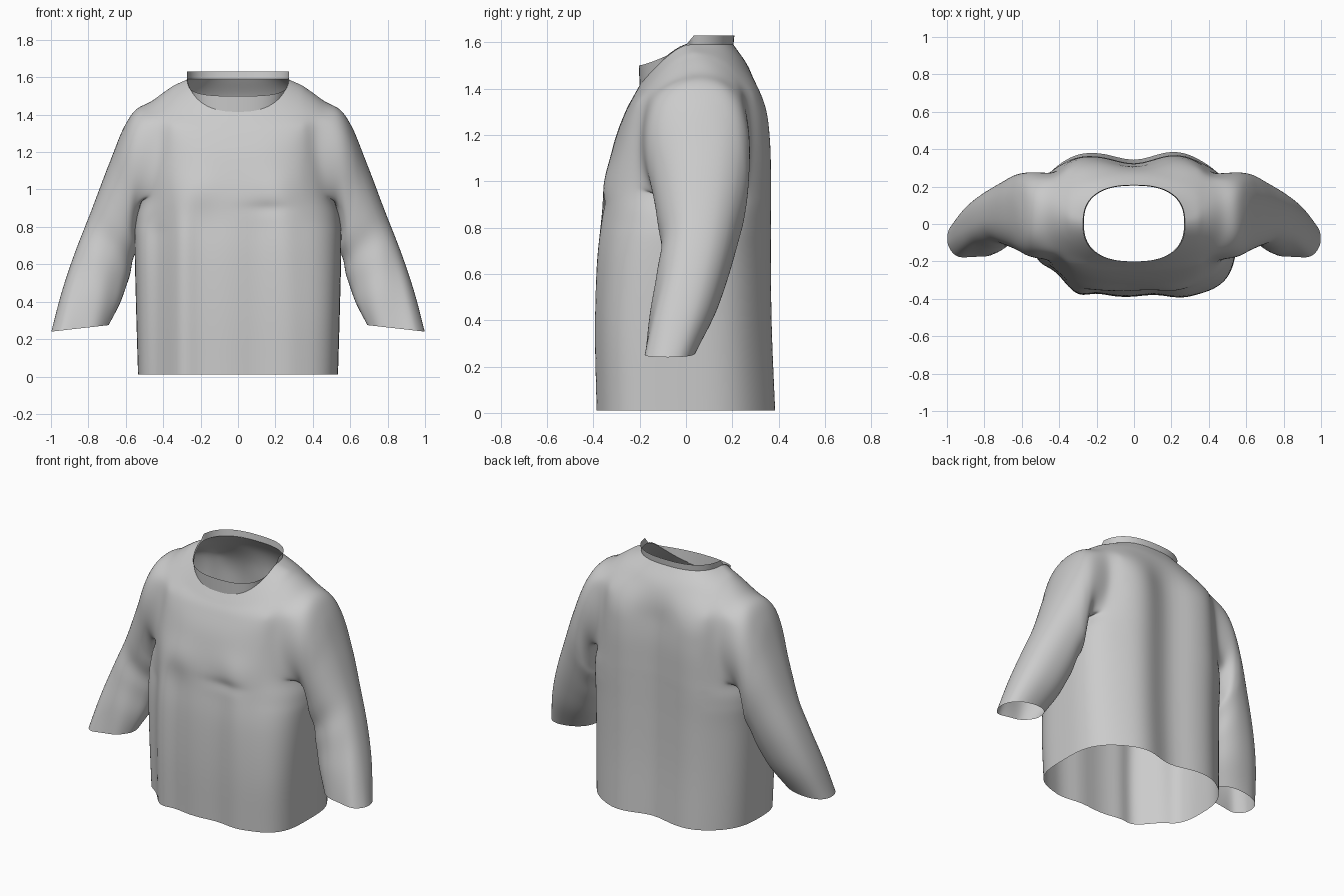
import bpy, bmesh, math
from math import sin, cos, pi, exp
from mathutils import Vector

if "Cube" in bpy.data.objects:
    bpy.data.objects.remove(bpy.data.objects["Cube"])

N = 72      # columns around the body
SUB = 5     # rings between key rings
HALF = 7    # armhole half width in columns
LOW, HIGH = 4, 6   # armhole spans these key rings


def spow(v, p):
    return math.copysign(abs(v) ** p, v)


def spline(keys, sub):
    """Catmull-Rom through a list of vectors."""
    out = []
    n = len(keys)
    for i in range(n - 1):
        a, b = keys[i], keys[i + 1]
        p = keys[i - 1] if i else a * 2 - b
        q = keys[i + 2] if i + 2 < n else b * 2 - a
        for k in range(sub):
            t = k / sub
            out.append(0.5 * (b * t - p * t + a * 2 + (p * 2 - a * 5 + b * 4 - q) * t * t
                              + (a * 3 - p - b * 3 + q) * t ** 3))
    out.append(keys[-1].copy())
    return out


def bump(v, c, r):
    return exp(-((v - c) / r) ** 2)


def ramp(v, a, b):
    t = min(1, max(0, (v - a) / (b - a)))
    return t * t * (3 - 2 * t)


def finish(name, bm):
    bmesh.ops.recalc_face_normals(bm, faces=bm.faces)
    me = bpy.data.meshes.new(name)
    bm.to_mesh(me)
    bm.free()
    ob = bpy.data.objects.new(name, me)
    bpy.context.collection.objects.link(ob)
    me.shade_smooth()
    return ob


# Body key rings: half width, front y, back y, widest y, front z, side z, back z, squareness
BODY = [
    (.535, -.385, .38, .00, .01, .01, .01, 2.8),
    (.545, -.392, .365, .00, .35, .35, .35, 2.8),
    (.552, -.385, .36, .00, .65, .65, .65, 2.8),
    (.55, -.365, .36, .03, .85, .84, .85, 2.8),
    (.515, -.348, .36, .045, .98, .95, .97, 2.9),
    (.475, -.31, .355, .06, 1.17, 1.21, 1.17, 3.1),
    (.47, -.262, .33, .055, 1.30, 1.48, 1.35, 3.1),
    (.37, -.228, .272, .03, 1.365, 1.545, 1.49, 2.6),
    (.268, -.20, .205, .005, 1.415, 1.59, 1.59, 2.5),
]


def body_point(key, a):
    w, yf, yb, ym, zf, zs, zb, e = key
    if sin(a) < 0 < cos(a):   # the front right corner hangs square
        e += 1.1 * (1 - ramp(zf, .3, 1.0)) * ramp(cos(a), 0, .3)
    c, s = spow(cos(a), 2 / e), spow(sin(a), 2 / e)
    y = ym + s * (yb - ym if s > 0 else ym - yf)
    z = zs + ((zb if s > 0 else zf) - zs) * abs(s) ** 1.4
    return Vector((w * c, y, z))


def drape(p):
    """Hanging folds, chest swell and hollow spine."""
    x, y, z = p
    low = 1 - ramp(z, .75, 1.1)
    if y > .15:
        k = ramp(y, .15, .3) * (1 - ramp(z, 1.25, 1.5))
        y += k * (-.045 * bump(x, 0, .11) + .02 * bump(x, .25, .12) + .02 * bump(x, -.3, .12))
    elif y < -.1:
        k = ramp(-y, .1, .3)
        f = .018 * bump(x, -.3, .06) - .015 * bump(x, -.19, .06) - .02 * bump(x, .12, .05) + .01 * bump(x, .25, .07)
        y -= k * low * f
        y += low * .055 * bump(x, -.43, .08)   # deep fold beside the left flank
        for sx in (-.2, .2):
            y -= k * .018 * bump(x, sx, .13) * bump(z, 1.0, .1)
        y += k * .012 * bump(x, .16, .1) * bump(z, .9, .03)
    return Vector((x, y, z))


def body_column(a):
    """One upright line, with a break at the shoulder tip on the sides."""
    keys = [body_point(k, a) for k in BODY]
    whole = spline(keys, SUB)
    split = spline(keys[:HIGH + 1], SUB)[:-1] + spline(keys[HIGH:], SUB)
    t = ramp(abs(cos(a)), .45, .8)
    return [p.lerp(q, t) for p, q in zip(whole, split)]


bm = bmesh.new()
grid = [[bm.verts.new(drape(p)) for p in body_column(2 * pi * i / N)] for i in range(N)]


def in_hole(i, j):
    side = any((i - c + HALF) % N < 2 * HALF for c in (0, N // 2))
    return side and LOW * SUB <= j < HIGH * SUB


for i in range(N):
    n = (i + 1) % N
    for j in range(len(grid[0]) - 1):
        if not in_hole(i, j):
            bm.faces.new((grid[i][j], grid[n][j], grid[n][j + 1], grid[i][j + 1]))

# Sleeve key rings: outer x, z, inner x, z, front y, back y
SLEEVE = [
    (.575, 1.41, .53, .86, -.18, .28),
    (.69, 1.14, .54, .74, -.14, .268),
    (.785, .89, .55, .645, -.118, .23),
    (.875, .66, .585, .52, -.13, .182),
    (.945, .45, .625, .40, -.165, .125),
    (1.0, .24, .69, .275, -.195, .04),
]


def sleeve_point(key, a, sign):
    ox, oz, ix, iz, yf, yb = key
    c, s = spow(cos(a), .9), spow(sin(a), .9)
    y = (yf + yb) / 2 + (yb - yf) / 2 * s
    y += .022 * max(0, .9 - oz) * (1 - c) * max(0, -s)   # front of the cuff leans outward
    return Vector((sign * ((ox + ix) / 2 + (ox - ix) / 2 * c), y,
                   (oz + iz) / 2 + (oz - iz) / 2 * c))


# Sleeves grow straight out of the armhole edges
for sign, c in ((1, 0), (-1, N // 2)):
    j0, j1 = LOW * SUB, HIGH * SUB
    loop = [(c + i, j0) for i in range(-HALF, HALF)]
    loop += [(c + HALF, j) for j in range(j0, j1)]
    loop += [(c + i, j1) for i in range(HALF, -HALF, -1)]
    loop += [(c - HALF, j) for j in range(j1, j0, -1)]
    edge = [grid[i % N][j] for i, j in loop]
    ys, zs = [v.co.y for v in edge], [v.co.z for v in edge]
    yc, hy = (max(ys) + min(ys)) / 2, (max(ys) - min(ys)) / 2
    zc, hz = (max(zs) + min(zs)) / 2, (max(zs) - min(zs)) / 2
    strips = []
    for v in edge:
        a = math.atan2((v.co.y - yc) / hy, (v.co.z - zc) / hz)
        path = spline([v.co.copy()] + [sleeve_point(k, a, sign) for k in SLEEVE], SUB)
        strip = [v]
        for j, p in enumerate(path[1:], 1):
            t = j / (len(path) - 1)
            # slanting creases at the front of the cuff and the inner elbow
            front = max(0, -sin(a))
            p.y += front * (.006 * sin(5 * a + 9 * t) * ramp(t, .5, .8) + .012 * bump(t, .55, .06))
            p.x += sign * .008 * max(0, -cos(a)) * sin(26 * t) * bump(t, .45, .2)
            strip.append(bm.verts.new(p))
        strips.append(strip)
    for i, s in enumerate(strips):
        n = strips[(i + 1) % len(strips)]
        for j in range(len(s) - 1):
            bm.faces.new((s[j], n[j], n[j + 1], s[j + 1]))

# Ease the armhole seam
seam = [v for v in bm.verts if .36 < abs(v.co.x) < .62 and .8 < v.co.z < 1.55]
for _ in range(4):
    bmesh.ops.smooth_vert(bm, verts=seam, factor=.5, use_axis_x=True, use_axis_y=True, use_axis_z=True)
shirt = finish("shirt_body_and_sleeves", bm)
shirt.modifiers.new("smooth", 'SUBSURF').levels = 1
shirt.modifiers["smooth"].render_levels = 1

# Collar band: tall at the back, sloping down to the front
bm = bmesh.new()
rings = []
for i in range(N):
    p = body_point(BODY[-1], 2 * pi * i / N)
    f = max(0, min(1, (.03 - p.y) / .23))
    top = 1.63 if p.y > .02 else 1.50 + .10 * (1 - f) ** 1.3
    top = max(top, p.z + .004)
    rings.append([bm.verts.new((p.x * (1 + .02 * t), p.y * (1 + .02 * t), p.z + (top - p.z) * t))
                  for t in (0, .5, 1)])
for i, r in enumerate(rings):
    n = rings[(i + 1) % N]
    for j in range(2):
        bm.faces.new((r[j], n[j], n[j + 1], r[j + 1]))
finish("collar", bm)
